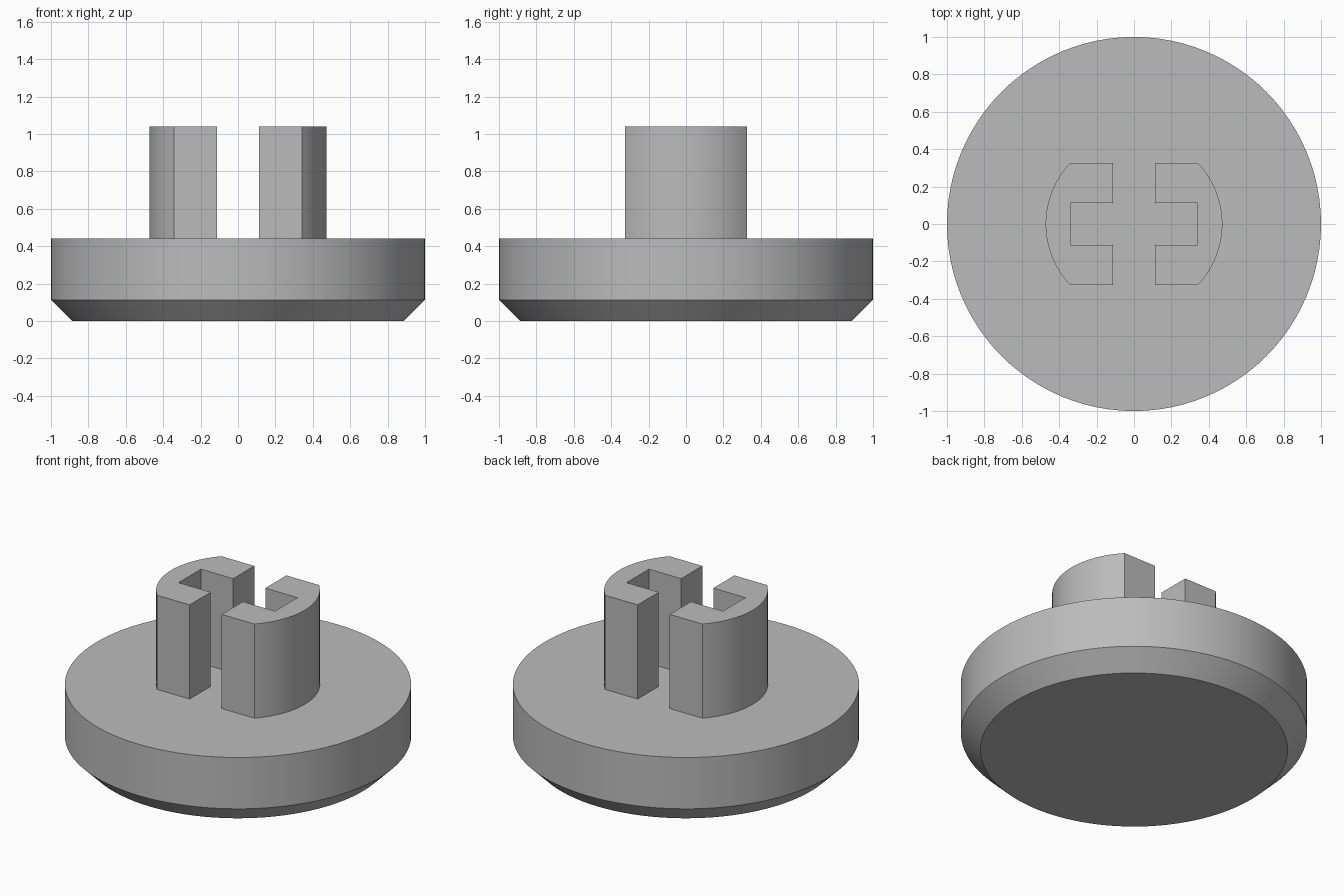
import bpy
import bmesh
from math import atan2, cos, hypot, pi, radians, sin

cube = bpy.data.objects.get("Cube")
if cube:
    bpy.data.objects.remove(cube, do_unlink=True)

grey = bpy.data.materials.new("plain grey")
grey.use_nodes = True
colour = (0.5, 0.5, 0.5, 1)
grey.diffuse_color = colour
grey.node_tree.nodes["Principled BSDF"].inputs["Base Color"].default_value = colour


def finish(name, bm):
    """Turn a bmesh into a smooth-shaded object with sharp edges."""
    bmesh.ops.recalc_face_normals(bm, faces=bm.faces)
    mesh = bpy.data.meshes.new(name)
    bm.to_mesh(mesh)
    bm.free()
    mesh.materials.append(grey)
    obj = bpy.data.objects.new(name, mesh)
    bpy.context.collection.objects.link(obj)
    bpy.ops.object.select_all(action="DESELECT")
    obj.select_set(True)
    bpy.context.view_layer.objects.active = obj
    bpy.ops.object.shade_smooth_by_angle(angle=radians(30))
    return obj


# Round base with a chamfered lower rim
SEGMENTS = 96
BASE_TOP = 0.44
bm = bmesh.new()
rings = []
for radius, z in [(0.887, 0), (1, 0.113), (1, BASE_TOP)]:
    angles = [2 * pi * i / SEGMENTS for i in range(SEGMENTS)]
    rings.append([bm.verts.new((radius * cos(a), radius * sin(a), z)) for a in angles])
for low, high in zip(rings, rings[1:]):
    for i in range(SEGMENTS):
        j = (i + 1) % SEGMENTS
        bm.faces.new((low[i], low[j], high[j], high[i]))
bm.faces.new(rings[0])
bm.faces.new(rings[-1])
finish("base_disc", bm)

# Two C-shaped posts: arc outside, rectangular slot inside
STEM_TOP = 1.04
INNER, SLOT_END, CORNER_X, HALF_DEPTH, HALF_SLOT = 0.113, 0.34, 0.343, 0.325, 0.113
ARC_STEPS = 24
stem_radius = hypot(CORNER_X, HALF_DEPTH)
sweep = atan2(HALF_DEPTH, CORNER_X)
arc_angles = [sweep * (2 * i / ARC_STEPS - 1) for i in range(ARC_STEPS + 1)]
outline = [(stem_radius * cos(a), stem_radius * sin(a)) for a in arc_angles]
outline += [(INNER, HALF_DEPTH), (INNER, HALF_SLOT), (SLOT_END, HALF_SLOT),
            (SLOT_END, -HALF_SLOT), (INNER, -HALF_SLOT), (INNER, -HALF_DEPTH)]

for name, side in [("left_post", 1), ("right_post", -1)]:
    bm = bmesh.new()
    face = bm.faces.new([bm.verts.new((side * x, y, BASE_TOP)) for x, y in outline])
    extruded = bmesh.ops.extrude_face_region(bm, geom=[face], use_keep_orig=True)
    top = [v for v in extruded["geom"] if isinstance(v, bmesh.types.BMVert)]
    bmesh.ops.translate(bm, verts=top, vec=(0, 0, STEM_TOP - BASE_TOP))
    finish(name, bm)
